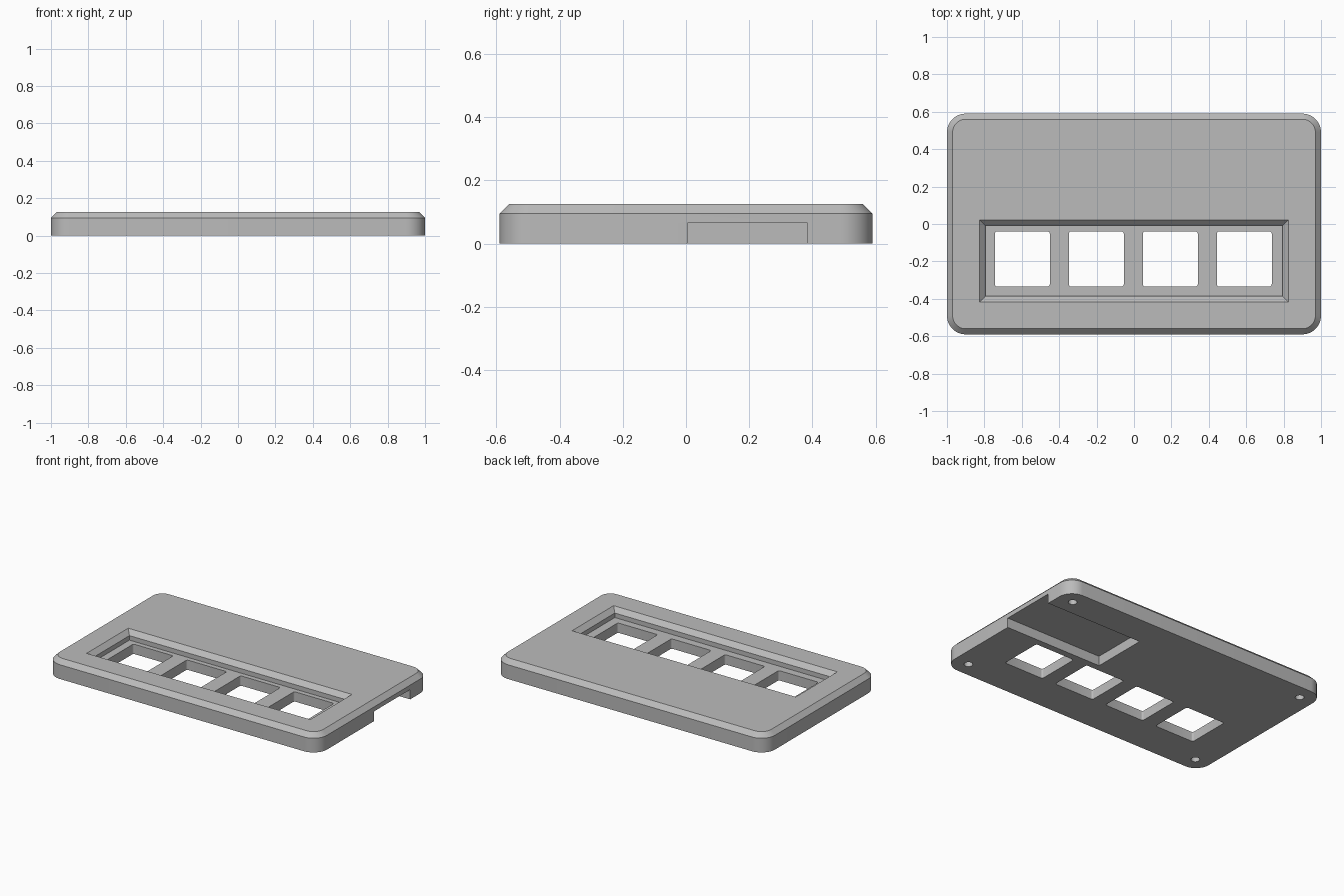
import bpy
import bmesh
from math import cos, sin, pi, radians

if "Cube" in bpy.data.objects:
    bpy.data.objects.remove(bpy.data.objects["Cube"], do_unlink=True)

grey = bpy.data.materials.new("plain_grey")
grey.use_nodes = True
colour = (0.5, 0.5, 0.5, 1)
grey.diffuse_color = colour
grey.node_tree.nodes["Principled BSDF"].inputs["Base Color"].default_value = colour


def outline(hx, hy, r, steps):
    """Points of a rounded rectangle, anticlockwise."""
    points = []
    for k, (sx, sy) in enumerate([(1, 1), (-1, 1), (-1, -1), (1, -1)]):
        for i in range(steps + 1 if r else 1):
            a = (k + (i / steps if r else 0)) * pi / 2
            points.append((sx * (hx - r) + r * cos(a), sy * (hy - r) + r * sin(a)))
    return points


def loft(name, centre, layers, steps=8):
    """Closed solid through stacked rounded rectangles (half x, half y, radius, z)."""
    bm = bmesh.new()
    rings = [[bm.verts.new((centre[0] + x, centre[1] + y, z))
              for x, y in outline(hx, hy, r, steps)] for hx, hy, r, z in layers]
    for low, high in zip(rings, rings[1:]):
        for i in range(len(low)):
            j = (i + 1) % len(low)
            bm.faces.new((low[i], low[j], high[j], high[i]))
    bm.faces.new(rings[0][::-1])
    bm.faces.new(rings[-1])
    mesh = bpy.data.meshes.new(name)
    bm.to_mesh(mesh)
    bm.free()
    mesh.materials.append(grey)
    obj = bpy.data.objects.new(name, mesh)
    bpy.context.collection.objects.link(obj)
    return obj


# Plate with rounded corners and a chamfered top edge
plate = loft("cover_plate", (0, 0), [
    (1, 0.59, 0.1, 0), (1, 0.59, 0.1, 0.095), (0.97, 0.56, 0.07, 0.125)], 12)

# Sunken panel with chamfered rim
cutters = [loft("panel_recess_cutter", (0, -0.197), [
    (0.795, 0.189, 0, 0.065), (0.795, 0.189, 0, 0.095), (0.835, 0.229, 0, 0.135)])]

# Four square windows in the sunken panel
for i in range(4):
    cutters.append(loft("window_cutter", (-0.597 + 0.3955 * i, -0.187), [
        (0.147, 0.147, 0.012, -0.1), (0.147, 0.147, 0.012, 0.08)], 4))

# Pocket underneath, open at the left side
cutters.append(loft("side_pocket_cutter", (0.69, 0.195), [
    (0.41, 0.19, 0, -0.1), (0.41, 0.19, 0, 0.065)]))

# Blind screw holes underneath, near the corners
for sx in (-1, 1):
    for sy in (-1, 1):
        cutters.append(loft("screw_hole_cutter", (0.895 * sx, 0.49 * sy), [
            (0.027, 0.027, 0.027, -0.1), (0.027, 0.027, 0.027, 0.065)], 5))

# Cut everything out of the plate
bpy.ops.object.select_all(action='DESELECT')
plate.select_set(True)
bpy.context.view_layer.objects.active = plate
for cutter in cutters:
    bmesh_clean = bmesh.new()
    bmesh_clean.from_mesh(cutter.data)
    bmesh.ops.remove_doubles(bmesh_clean, verts=bmesh_clean.verts, dist=0.00001)
    bmesh_clean.to_mesh(cutter.data)
    bmesh_clean.free()
    cutter.hide_render = True
    mod = plate.modifiers.new("cut", 'BOOLEAN')
    mod.operation = 'DIFFERENCE'
    mod.solver = 'EXACT'
    mod.object = cutter
    bpy.ops.object.modifier_apply(modifier=mod.name)
    bpy.data.objects.remove(cutter, do_unlink=True)

bpy.ops.object.shade_smooth_by_angle(angle=radians(30))
